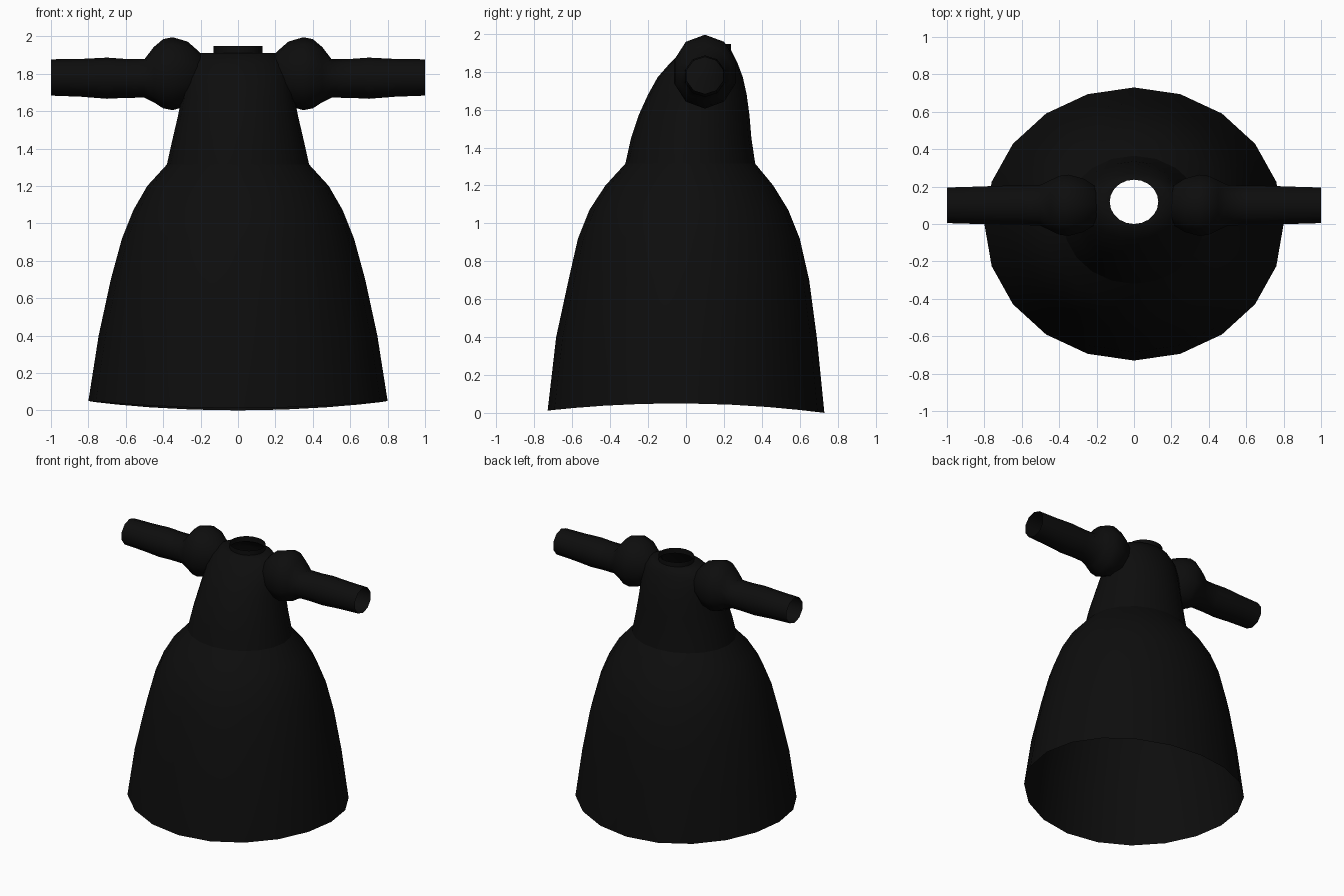
import bpy, bmesh, math

if "Cube" in bpy.data.objects:
    bpy.data.objects.remove(bpy.data.objects["Cube"])

black = bpy.data.materials.new("black cloth")
black.diffuse_color = (0.004, 0.004, 0.004, 1)
black.use_nodes = True
black.node_tree.nodes["Principled BSDF"].inputs["Base Color"].default_value = black.diffuse_color


def loft(name, rings, angle=60):
    """Bridge equal-length point rings into an open sheet."""
    bm = bmesh.new()
    rows = [[bm.verts.new(p) for p in ring] for ring in rings]
    n = len(rows[0])
    for a, b in zip(rows, rows[1:]):
        for i in range(n):
            j = (i + 1) % n
            bm.faces.new((a[i], a[j], b[j], b[i]))
    bmesh.ops.recalc_face_normals(bm, faces=bm.faces)
    me = bpy.data.meshes.new(name)
    bm.to_mesh(me)
    bm.free()
    me.materials.append(black)
    ob = bpy.data.objects.new(name, me)
    bpy.context.collection.objects.link(ob)
    bpy.ops.object.select_all(action='DESELECT')
    ob.select_set(True)
    bpy.context.view_layer.objects.active = ob
    bpy.ops.object.shade_smooth_by_angle(angle=math.radians(angle))
    return ob


def level_ring(z, rx, front, back, sag=0.0, n=20):
    """Horizontal oval; sag lowers its front and back edges."""
    cy, ry = (front + back) / 2, (back - front) / 2
    pts = []
    for i in range(n):
        a = 2 * math.pi * i / n
        s = math.sin(a)
        tilt = 0.006 * s if sag else 0
        pts.append((rx * math.cos(a), cy + ry * s, z - sag * s * s - tilt))
    return pts


# Bell skirt, open underneath with a curved hem
skirt = [(0.05, 0.80, -0.73, 0.73, 0.044), (0.40, 0.745, -0.685, 0.69),
         (0.70, 0.68, -0.62, 0.65), (0.92, 0.62, -0.57, 0.60),
         (1.07, 0.56, -0.51, 0.54), (1.20, 0.485, -0.425, 0.46),
         (1.315, 0.38, -0.32, 0.365)]
loft("skirt", [level_ring(*r) for r in skirt])

# Bodice leaning back toward the neck
bodice = [(1.315, 0.38, -0.32, 0.365), (1.45, 0.35, -0.29, 0.345),
          (1.57, 0.322, -0.25, 0.335), (1.68, 0.30, -0.20, 0.32),
          (1.77, 0.285, -0.15, 0.30), (1.85, 0.26, -0.08, 0.27),
          (1.91, 0.20, -0.02, 0.24), (1.912, 0.13, 0.0, 0.237)]
loft("bodice", [level_ring(*r) for r in bodice])

# Short upright collar around the neck opening
loft("collar", [level_ring(z, 0.13, 0.0, 0.237) for z in (1.905, 1.947)])


def sleeve_ring(x, rz, ry, z, side, n=10):
    return [(side * x, 0.10 + ry * math.sin(2 * math.pi * i / n),
             z + rz * math.cos(2 * math.pi * i / n)) for i in range(n)]


# Puffed shoulder running into a long sleeve with an open cuff
sleeve = [(0.17, 0.07, 0.07, 1.80), (0.21, 0.12, 0.11, 1.80),
          (0.27, 0.172, 0.15, 1.80), (0.35, 0.195, 0.172, 1.80),
          (0.40, 0.185, 0.165, 1.80), (0.45, 0.148, 0.14, 1.795),
          (0.50, 0.103, 0.115, 1.775), (0.60, 0.104, 0.11, 1.775),
          (0.70, 0.110, 0.11, 1.776), (0.84, 0.101, 0.105, 1.778),
          (1.00, 0.097, 0.10, 1.78)]
for side, label in ((-1, "left"), (1, "right")):
    loft(label + "_sleeve", [sleeve_ring(*r, side) for r in sleeve])
